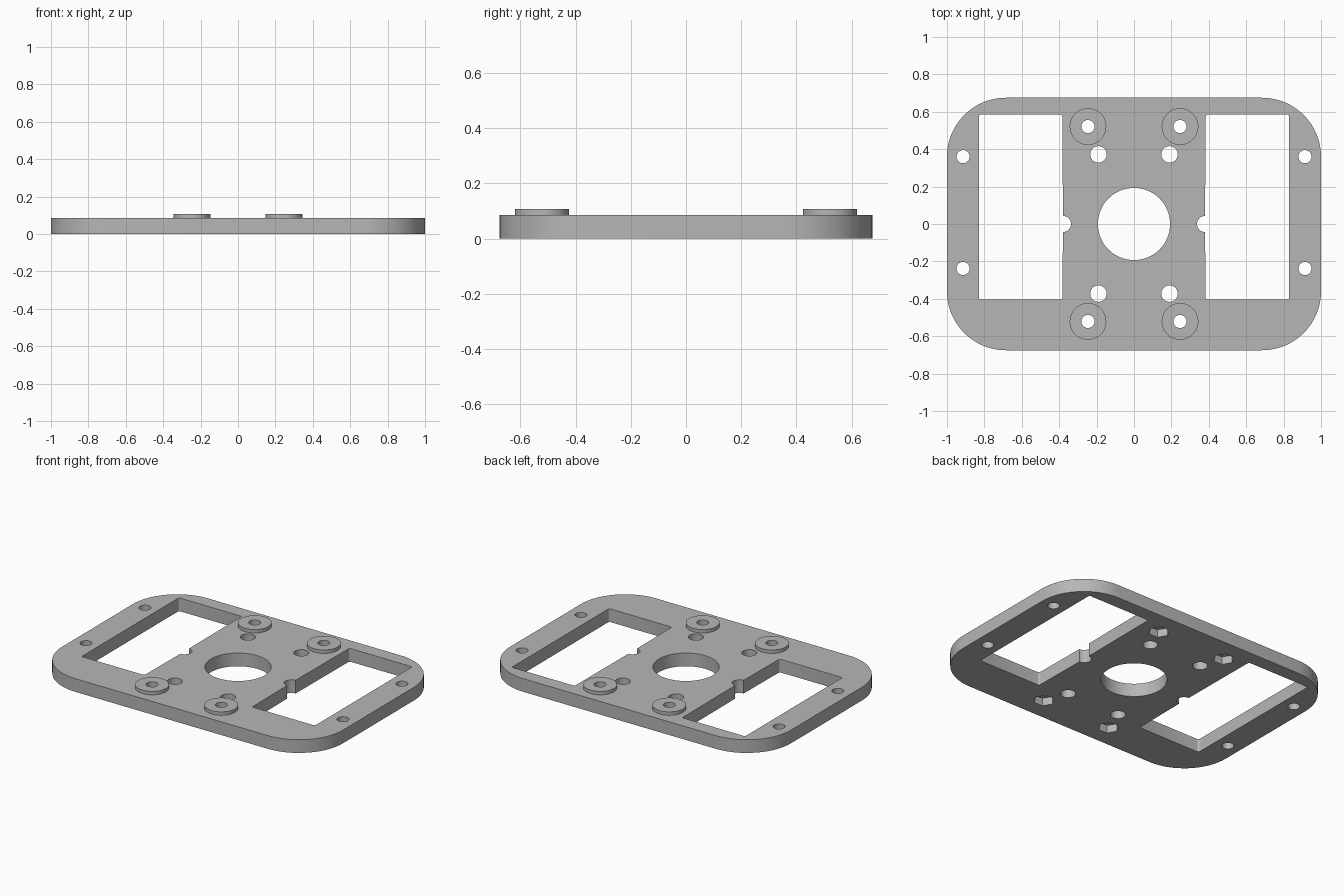
import bpy, bmesh
from math import sin, cos, radians

if "Cube" in bpy.data.objects:
    bpy.data.objects.remove(bpy.data.objects["Cube"], do_unlink=True)

PLATE_TOP = 0.085
BOSS_TOP = 0.107
NUT_DEPTH = 0.05

metal = bpy.data.materials.new("grey metal")
metal.use_nodes = True
metal.diffuse_color = (0.47, 0.47, 0.47, 1)
metal.node_tree.nodes["Principled BSDF"].inputs["Base Color"].default_value = metal.diffuse_color


def arc(cx, cy, r, start, end, steps):
    angles = [radians(start + (end - start) * i / steps) for i in range(steps + 1)]
    return [(cx + r * cos(a), cy + r * sin(a)) for a in angles]


def circle(cx, cy, r, sides=48):
    return arc(cx, cy, r, 0, 360, sides)[:-1]


def rounded_rect(x0, y0, x1, y1, r, steps, left_detail=()):
    """Counter-clockwise outline; left_detail is inserted in the left edge."""
    return (arc(x1 - r, y0 + r, r, -90, 0, steps) + arc(x1 - r, y1 - r, r, 0, 90, steps)
            + arc(x0 + r, y1 - r, r, 90, 180, steps) + list(left_detail)
            + arc(x0 + r, y0 + r, r, 180, 270, steps))


def prisms(name, outlines, z0, z1):
    """One object made of counter-clockwise outlines, each a closed solid from z0 to z1."""
    bm = bmesh.new()
    for outline in outlines:
        low = [bm.verts.new((x, y, z0)) for x, y in outline]
        high = [bm.verts.new((x, y, z1)) for x, y in outline]
        bm.faces.new(low[::-1])
        bm.faces.new(high)
        for i in range(len(low)):
            bm.faces.new((low[i - 1], low[i], high[i], high[i - 1]))
    mesh = bpy.data.meshes.new(name)
    bm.to_mesh(mesh)
    bm.free()
    mesh.materials.append(metal)
    obj = bpy.data.objects.new(name, mesh)
    bpy.context.collection.objects.link(obj)
    return obj


def combine(target, other, operation):
    mod = target.modifiers.new(other.name, "BOOLEAN")
    mod.operation, mod.solver, mod.object = operation, "EXACT", other
    bpy.context.view_layer.objects.active = target
    bpy.ops.object.modifier_apply(modifier=mod.name)
    bpy.data.objects.remove(other, do_unlink=True)


def four(x, y):
    return [(sx * x, sy * y) for sx in (-1, 1) for sy in (-1, 1)]


boss_spots = four(0.246, 0.521)

# Rounded base plate with four raised bosses
plate = prisms("mounting_plate", [rounded_rect(-1, -0.675, 1, 0.675, 0.315, 16)], 0, PLATE_TOP)
bosses = prisms("bosses", [circle(x, y, 0.098) for x, y in boss_spots], PLATE_TOP - 0.03, BOSS_TOP)
combine(plate, bosses, "UNION")

# Side windows, each with a half-round notch in its inner edge
notch = arc(0.38, 0, 0.043, 90, 270, 16)
window = rounded_rect(0.383, -0.404, 0.83, 0.585, 0.012, 4, notch)
windows = [window, [(-x, y) for x, y in reversed(window)]]

# Centre bore, boss holes, inner holes and side holes
holes = [circle(0, 0, 0.193, 64)]
holes += [circle(x, y, 0.035) for x, y in boss_spots]
holes += [circle(x, y, 0.044) for x, y in four(0.19, 0.372)]
holes += [circle(x, y, 0.035) for x in (-0.914, 0.914) for y in (-0.238, 0.36)]
combine(plate, prisms("openings", windows + holes, -0.1, 0.2), "DIFFERENCE")

# Hexagonal nut pockets under the bosses
pockets = prisms("nut_pockets", [circle(x, y, 0.062, 6) for x, y in boss_spots], -0.1, NUT_DEPTH)
combine(plate, pockets, "DIFFERENCE")

bpy.ops.object.select_all(action="DESELECT")
plate.select_set(True)
bpy.context.view_layer.objects.active = plate
bpy.ops.object.shade_smooth_by_angle(angle=radians(30))
